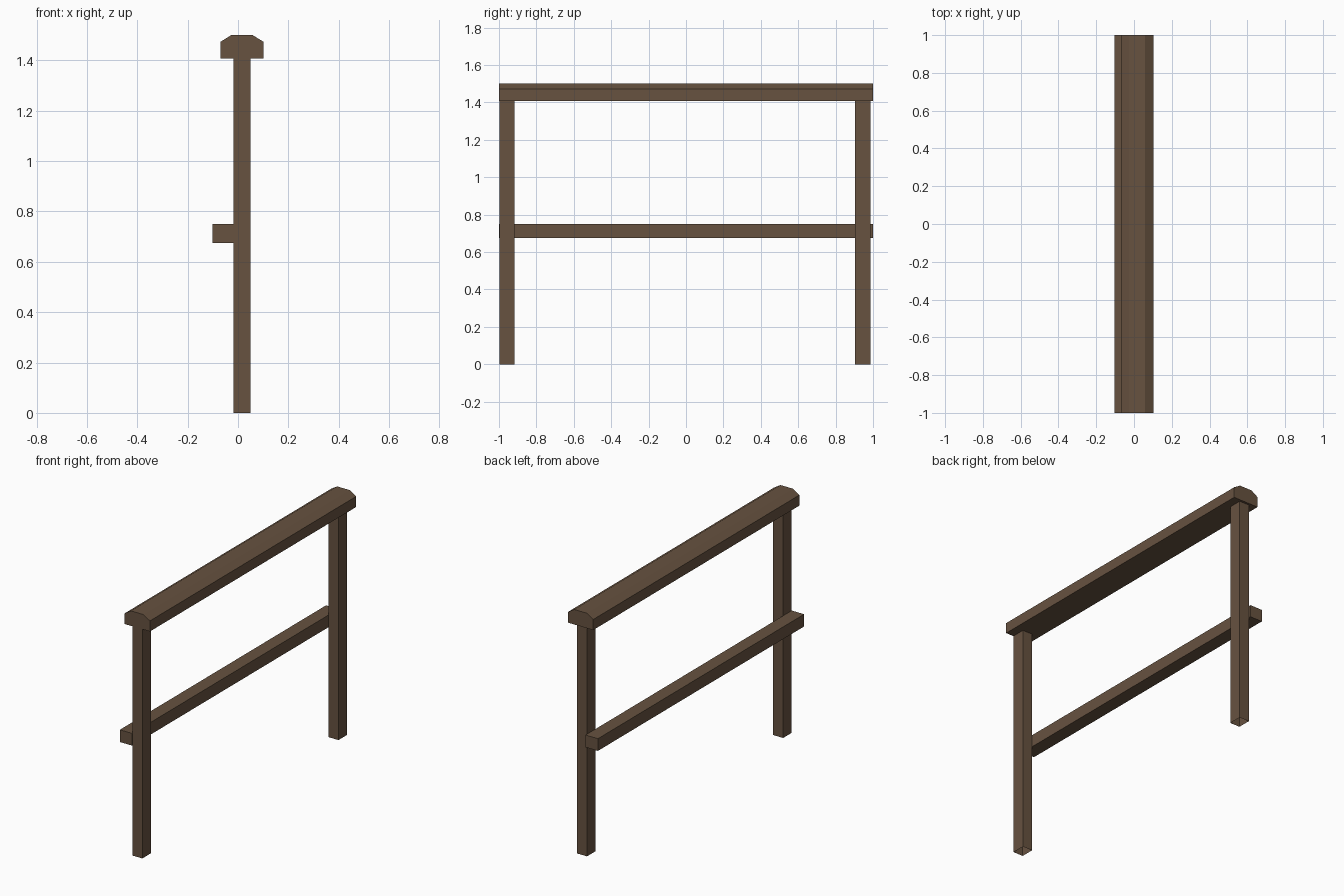
import bpy, bmesh

if "Cube" in bpy.data.objects:
    bpy.data.objects.remove(bpy.data.objects["Cube"])

wood = bpy.data.materials.new("brown wood")
wood.diffuse_color = (0.135, 0.085, 0.051, 1)
wood.use_nodes = True
wood.node_tree.nodes["Principled BSDF"].inputs["Base Color"].default_value = wood.diffuse_color


def add_object(name, bm):
    bmesh.ops.recalc_face_normals(bm, faces=bm.faces)
    mesh = bpy.data.meshes.new(name)
    bm.to_mesh(mesh)
    bm.free()
    mesh.materials.append(wood)
    obj = bpy.data.objects.new(name, mesh)
    bpy.context.collection.objects.link(obj)


def extrude_along_y(name, profile, y0, y1):
    """Closed bar from an x/z cross-section."""
    bm = bmesh.new()
    face = bm.faces.new([bm.verts.new((x, y0, z)) for x, z in profile])
    res = bmesh.ops.extrude_face_region(bm, geom=[face], use_keep_orig=True)
    verts = [v for v in res["geom"] if isinstance(v, bmesh.types.BMVert)]
    bmesh.ops.translate(bm, verts=verts, vec=(0, y1 - y0, 0))
    add_object(name, bm)


def post(name, x0, x1, y0, y1, height):
    """Upright post, open at the foot."""
    bm = bmesh.new()
    bmesh.ops.create_cube(bm, size=1)
    for v in bm.verts:
        v.co.x = x1 if v.co.x > 0 else x0
        v.co.y = y1 if v.co.y > 0 else y0
        v.co.z = height if v.co.z > 0 else 0
    foot = [f for f in bm.faces if all(v.co.z == 0 for v in f.verts)]
    bmesh.ops.delete(bm, geom=foot, context='FACES_ONLY')
    add_object(name, bm)


# Handrail with chamfered top edges
extrude_along_y("handrail", [(-0.07, 1.408), (0.102, 1.408), (0.102, 1.473),
                             (0.058, 1.5), (-0.027, 1.5), (-0.07, 1.473)], -1, 1)

# Lower rail fixed to the left face of the posts
extrude_along_y("lower_rail", [(-0.102, 0.675), (-0.018, 0.675),
                               (-0.018, 0.75), (-0.102, 0.75)], -1, 1)

# Two posts
for name, y0, y1 in (("front_post", -0.998, -0.916), ("back_post", 0.904, 0.986)):
    post(name, -0.018, 0.049, y0, y1, 1.409)
